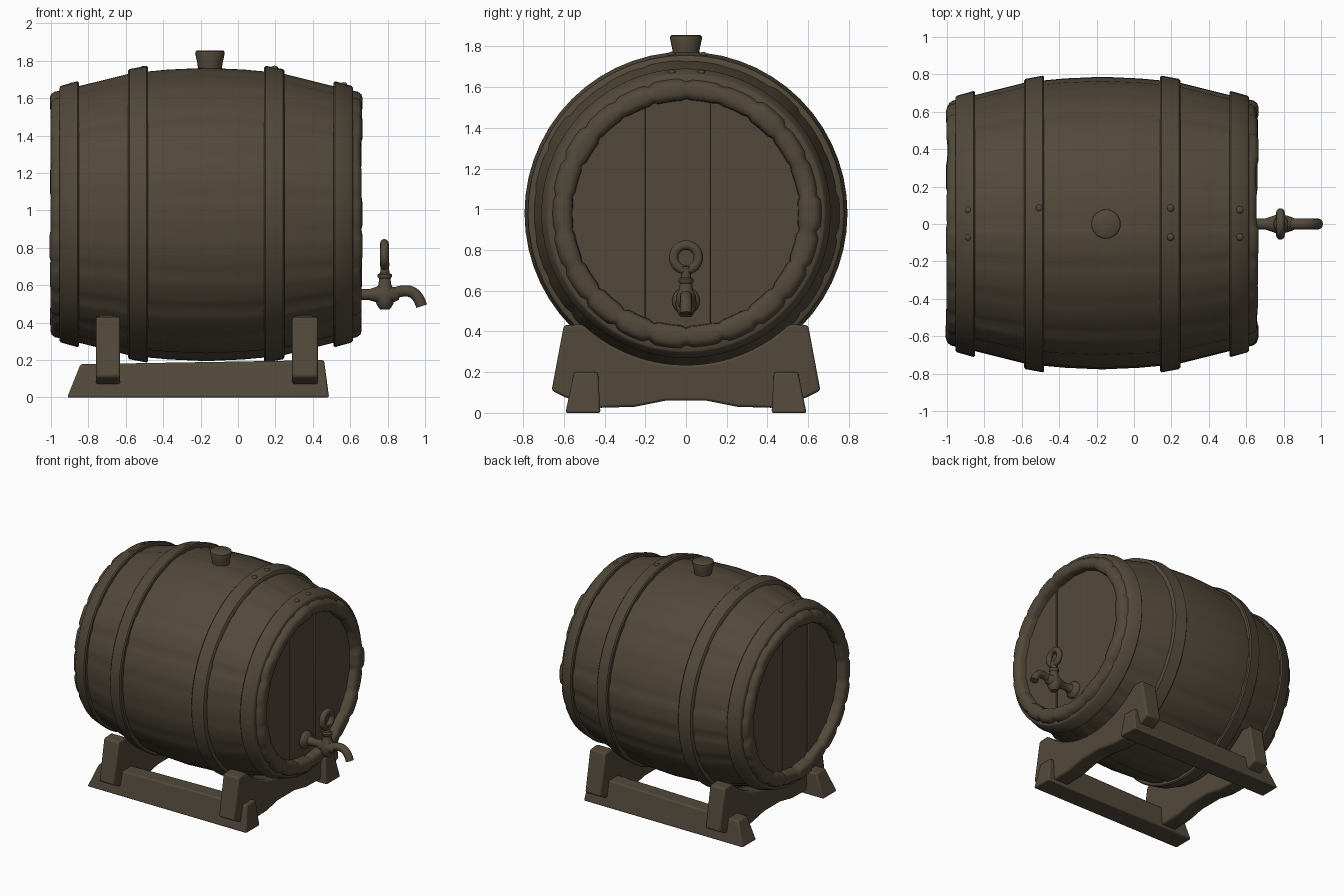
import bpy, bmesh, math, random
from mathutils import Vector

if "Cube" in bpy.data.objects:
    bpy.data.objects.remove(bpy.data.objects["Cube"])

random.seed(4)
CX, CZ = -0.17, 0.98           # barrel centre
TAU = 2 * math.pi

wood = bpy.data.materials.new("dark brown wood")
wood.diffuse_color = (0.086, 0.066, 0.043, 1)
wood.use_nodes = True
wood.node_tree.nodes["Principled BSDF"].inputs["Base Color"].default_value = wood.diffuse_color


def finish(name, bm, bevel=0, angle=40):
    """Turn a bmesh into a shaded object with an optional bevel."""
    bmesh.ops.recalc_face_normals(bm, faces=bm.faces)
    me = bpy.data.meshes.new(name)
    bm.to_mesh(me)
    bm.free()
    me.materials.append(wood)
    ob = bpy.data.objects.new(name, me)
    bpy.context.collection.objects.link(ob)
    if bevel:
        m = ob.modifiers.new("bevel", 'BEVEL')
        m.width, m.segments, m.limit_method = bevel, 2, 'ANGLE'
    bpy.ops.object.select_all(action='DESELECT')
    ob.select_set(True)
    bpy.context.view_layer.objects.active = ob
    bpy.ops.object.shade_smooth_by_angle(angle=math.radians(angle))
    return ob


def lathe(name, profile, centre, axis='x', n=32, loop=False, warp=None, angle=40):
    """Spin (along, radius) points round an axis; warp may adjust each point."""
    bm = bmesh.new()
    rings = []
    for k in range(n):
        a = TAU * k / n
        ring = []
        for t, r in profile:
            if warp:
                t, r = warp(k, t, r)
            c, s = r * math.cos(a), r * math.sin(a)
            p = (t, s, c) if axis == 'x' else (c, s, t)
            ring.append(bm.verts.new(Vector(centre) + Vector(p)))
        rings.append(ring)
    m = len(profile)
    for k in range(n):
        A, B = rings[k], rings[(k + 1) % n]
        for i in range(m if loop else m - 1):
            j = (i + 1) % m
            bm.faces.new((A[i], A[j], B[j], B[i]))
    if not loop:
        bm.faces.new([r[0] for r in rings])
        bm.faces.new([r[-1] for r in rings])
    return finish(name, bm, angle=angle)


def prism(name, pts, x0, x1, bevel):
    """Extrude a (y, z) outline from x0 to x1."""
    bm = bmesh.new()
    f = bm.faces.new([bm.verts.new((x0, y, z)) for y, z in pts])
    ex = bmesh.ops.extrude_face_region(bm, geom=[f])
    bmesh.ops.translate(bm, vec=(x1 - x0, 0, 0),
                        verts=[v for v in ex['geom'] if isinstance(v, bmesh.types.BMVert)])
    return finish(name, bm, bevel)


# Barrel body: staves with shallow seams and slightly uneven ends
STAVES, PER = 22, 6
jit = [(random.uniform(-0.006, 0.005), random.uniform(-0.008, 0.008),
        random.uniform(-0.008, 0.008)) for _ in range(STAVES)]


def stave(k, t, r):
    s, e = divmod(k, PER)
    off = jit[s][0]
    if e == 0:
        off = -0.014 if abs(t) > 0.7 else -0.007
    if abs(t) > 0.8:
        t += jit[s][1 if t > 0 else 2] * (0.3 if e == 0 else 1)
    if r < 0.6:
        off = -off * 0.7
    return t, r + off


half = [(0, 0.783), (0.2, 0.774), (0.33, 0.762), (0.42, 0.75), (0.66, 0.69),
        (0.805, 0.655), (0.823, 0.642), (0.83, 0.622),
        (0.83, 0.585), (0.822, 0.565), (0.80, 0.555), (0.72, 0.55)]
outer = [(-t, r) for t, r in reversed(half[1:])] + half
lathe("barrel_staves", outer, (CX, 0, CZ), n=STAVES * PER, loop=True, warp=stave, angle=50)

# Barrel heads: three planks at each end
HEAD = 0.575
for side, label in ((1, "front"), (-1, "rear")):
    for i, (a, b) in enumerate(((-HEAD, -0.2), (-0.2, 0.12), (0.12, HEAD))):
        ys = [a + (b - a) * k / 14 for k in range(15)]
        h = lambda y: math.sqrt(max(HEAD ** 2 - y * y, 0.0004))
        pts = [(y, CZ + h(y)) for y in ys] + [(y, CZ - h(y)) for y in reversed(ys)]
        x = CX + side * (0.765 - 0.006 * (i % 2))
        prism(f"{label}_head_plank_{i + 1}", pts, x - side * 0.04, x, 0.006)

# Hoops
for side, label in ((1, "right"), (-1, "left")):
    for kind, t0, r0, t1, r1 in (("inner", 0.31, 0.793, 0.418, 0.774),
                                 ("outer", 0.68, 0.711, 0.785, 0.684)):
        b = 0.008
        prof = [(t0, r0 - 0.05), (t0, r0 - b), (t0 + b, r0), (t1 - b, r1 + 0.002),
                (t1, r1 - b), (t1, r1 - 0.05)]
        lathe(f"{label}_{kind}_hoop", [(side * t, r) for t, r in prof],
              (CX, 0, CZ), n=56, loop=True)

# Rivets on top of the hoops
for i, (x, y, r) in enumerate(((-0.885, 0.075, 0.695), (-0.885, -0.07, 0.695),
                               (-0.505, 0.085, 0.783), (0.195, 0.085, 0.783),
                               (0.195, -0.07, 0.783), (0.565, 0.075, 0.695),
                               (0.565, -0.07, 0.695))):
    bm = bmesh.new()
    bmesh.ops.create_uvsphere(bm, u_segments=12, v_segments=8, radius=0.02)
    bmesh.ops.scale(bm, vec=(1, 1, 0.7), verts=bm.verts)
    bmesh.ops.translate(bm, vec=(x, y, CZ + math.sqrt(r * r - y * y)), verts=bm.verts)
    finish(f"rivet_{i + 1}", bm)

# Bung
lathe("bung", [(1.74, 0.062), (1.785, 0.067), (1.84, 0.079), (1.85, 0.077), (1.855, 0.07)],
      (-0.15, 0, 0), axis='z', n=24)

# Stand: two saddles shaped to the barrel
arc = [(0.745 * math.sin(a), CZ - 0.745 * math.cos(a))
       for a in [math.radians(-43 + 86 * k / 20) for k in range(21)]]
saddle = ([(-0.66, 0.11), (-0.60, 0.43)] + arc + [(0.60, 0.43), (0.66, 0.11), (0.59, 0.075),
          (0.42, 0.025), (0.25, 0.03), (0.1, 0.06), (-0.1, 0.06), (-0.25, 0.03),
          (-0.42, 0.025), (-0.59, 0.075)])
for label, x0, x1 in (("left", -0.76, -0.63), ("right", 0.29, 0.427)):
    prism(f"{label}_saddle", saddle, x0, x1, 0.012)

# Stand: two runners with slanted ends
for side, label in ((-1, "front"), (1, "back")):
    bm = bmesh.new()
    bmesh.ops.create_cube(bm, size=2)
    for v in bm.verts:
        x, y, z = v.co
        top = z > 0
        v.co.x = (0.46 if top else 0.487) if x > 0 else (-0.842 if top else -0.913)
        v.co.y = side * ((0.55 if top else 0.592) if y > 0 else (0.432 if top else 0.42))
        v.co.z = (0.2 if x > 0 else 0.178) if top else 0
    finish(f"{label}_runner", bm, 0.01)

# Tap: flange and pipe, valve stem, curved spout, ring handle
lathe("tap_pipe", [(0.57, 0.068), (0.605, 0.068), (0.615, 0.06), (0.63, 0.036), (0.66, 0.029),
                   (0.70, 0.029), (0.735, 0.04), (0.76, 0.05), (0.80, 0.05), (0.84, 0.038),
                   (0.86, 0.028)], (0, 0, 0.55), n=24)
lathe("tap_valve", [(0.47, 0.024), (0.478, 0.032), (0.50, 0.045), (0.53, 0.052), (0.575, 0.048),
                    (0.605, 0.034), (0.635, 0.03), (0.645, 0.038), (0.657, 0.038),
                    (0.665, 0.026), (0.69, 0.022), (0.72, 0.026)],
      (0.785, 0, 0), axis='z', n=24)

cu = bpy.data.curves.new("tap_spout", 'CURVE')
cu.dimensions, cu.bevel_depth, cu.bevel_resolution, cu.use_fill_caps = '3D', 0.03, 4, True
sp = cu.splines.new('NURBS')
path = ((0.80, 0.545), (0.85, 0.565), (0.90, 0.575), (0.945, 0.56), (0.97, 0.525), (0.982, 0.488))
sp.points.add(len(path) - 1)
for p, (x, z) in zip(sp.points, path):
    p.co = (x, 0, z, 1)
sp.use_endpoint_u, sp.order_u = True, 4
cu.materials.append(wood)
bpy.context.collection.objects.link(bpy.data.objects.new("tap_spout", cu))

ring = [(0.023 * math.cos(TAU * k / 12), 0.061 + 0.023 * math.sin(TAU * k / 12))
        for k in range(12)]
lathe("tap_ring_handle", ring, (0.783, 0, 0.763), n=32, loop=True, angle=60)
